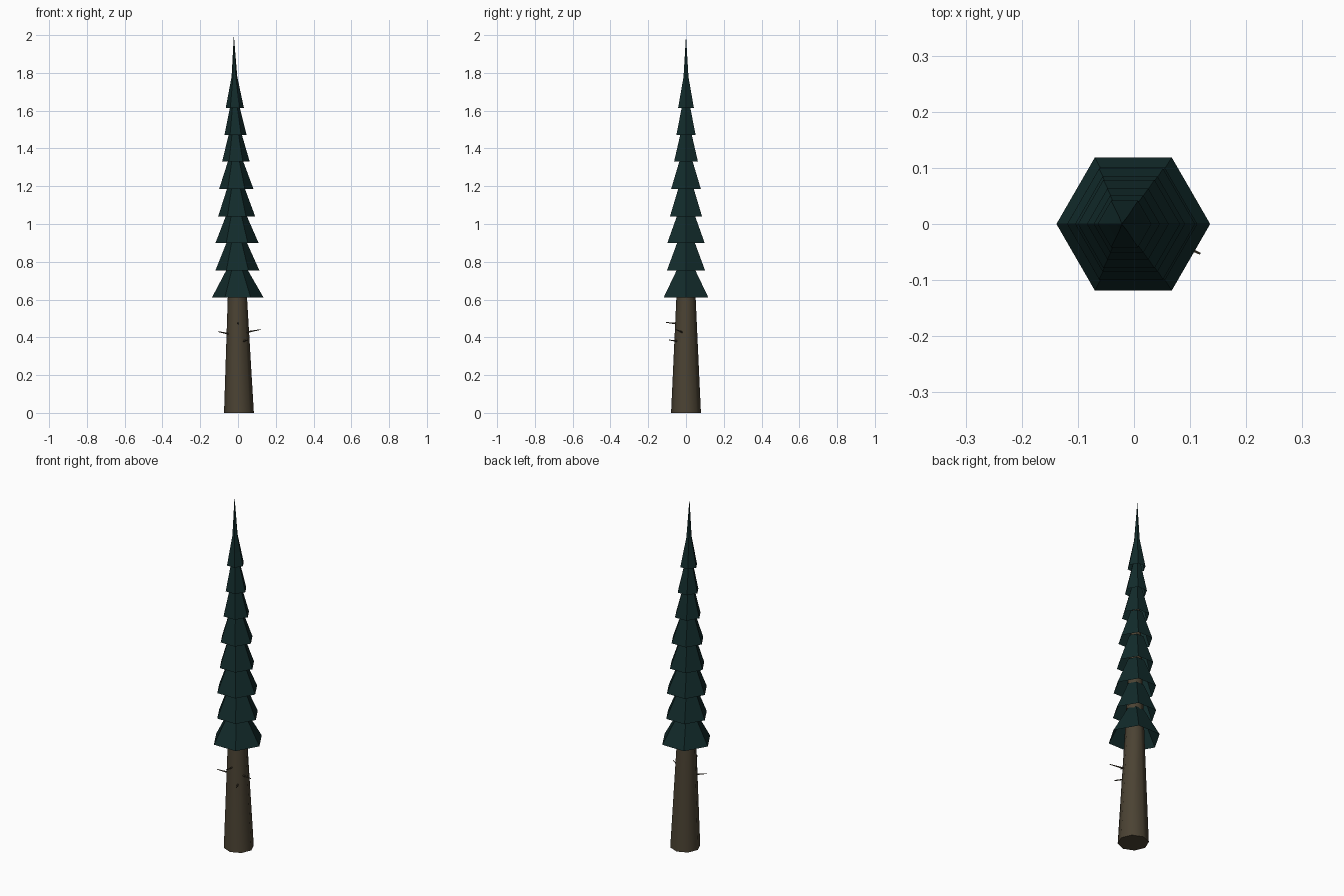
import bpy, bmesh, math
from mathutils import Vector

if "Cube" in bpy.data.objects:
    bpy.data.objects.remove(bpy.data.objects["Cube"])


def material(name, rgb):
    m = bpy.data.materials.new(name)
    m.diffuse_color = (*rgb, 1)
    m.use_nodes = True
    m.node_tree.nodes["Principled BSDF"].inputs["Base Color"].default_value = m.diffuse_color
    return m


BARK = material("bark brown", (0.070, 0.055, 0.033))
NEEDLES = material("dark pine green", (0.006, 0.024, 0.024))


def lofted(name, rings, sides, mat, cap_start=False, turn=0.0, smooth=35):
    """Skin rings of (centre, radius, axis); radius 0 makes a point."""
    bm = bmesh.new()
    prev = None
    for centre, radius, axis in rings:
        rot = Vector((0, 0, 1)).rotation_difference(Vector(axis))
        c = Vector(centre)
        if radius == 0:
            ring = [bm.verts.new(c)] * sides
        else:
            angles = [turn + 2 * math.pi * i / sides for i in range(sides)]
            ring = [bm.verts.new(c + rot @ Vector((radius * math.cos(a), radius * math.sin(a), 0)))
                    for a in angles]
        if prev:
            for i in range(sides):
                j = (i + 1) % sides
                quad = [prev[i], prev[j], ring[j], ring[i]]
                bm.faces.new(list(dict.fromkeys(quad)))
        elif cap_start:
            bm.faces.new(ring[::-1])
        prev = ring
    me = bpy.data.meshes.new(name)
    bm.to_mesh(me)
    bm.free()
    me.materials.append(mat)
    ob = bpy.data.objects.new(name, me)
    bpy.context.collection.objects.link(ob)
    bpy.ops.object.select_all(action='DESELECT')
    ob.select_set(True)
    bpy.context.view_layer.objects.active = ob
    bpy.ops.object.shade_smooth_by_angle(angle=math.radians(smooth))
    return ob


UP = (0, 0, 1)


def lean(z):
    """Sideways drift of the trunk line with height."""
    return 0.005 - 0.0135 * z


# Trunk, tapering up through the foliage
lofted("trunk", [((lean(z), 0, z), r, UP) for z, r in
                 ((0, 0.079), (0.61, 0.051), (1.2, 0.028), (1.7, 0.008))],
       8, BARK, cap_start=True, smooth=50)

# Foliage skirts, open underneath: rim height, rim radius, top radius
tiers = [(0.61, 0.137, 0.046), (0.755, 0.116, 0.046), (0.90, 0.114, 0.046),
         (1.04, 0.098, 0.041), (1.185, 0.091, 0.034), (1.33, 0.073, 0.029),
         (1.47, 0.059, 0.022)]
for n, (z, rim, top) in enumerate(tiers):
    z2 = z + 0.165
    lofted(f"foliage_tier_{n + 1}",
           [((lean(z) + 0.002, 0, z), rim, UP), ((lean(z2), 0, z2), top, UP)], 6, NEEDLES)

# Pointed crown
lofted("crown", [((lean(1.615), 0, 1.615), 0.048, UP),
                 ((lean(1.78), 0, 1.78), 0.015, UP),
                 ((lean(2.0), 0, 2.0), 0, UP)], 6, NEEDLES)

# Bare twigs on the lower trunk
twigs = [((0, -0.045, 0.472), (0, -0.105, 0.479)),
         ((0.045, -0.02, 0.427), (0.118, -0.053, 0.441)),
         ((-0.045, -0.018, 0.418), (-0.104, -0.04, 0.430)),
         ((0.03, -0.045, 0.380), (0.053, -0.09, 0.386))]
for n, (a, b) in enumerate(twigs):
    axis = Vector(b) - Vector(a)
    lofted(f"twig_{n + 1}", [(a, 0.005, axis), (b, 0.002, axis), (b, 0, axis)], 5, BARK)
